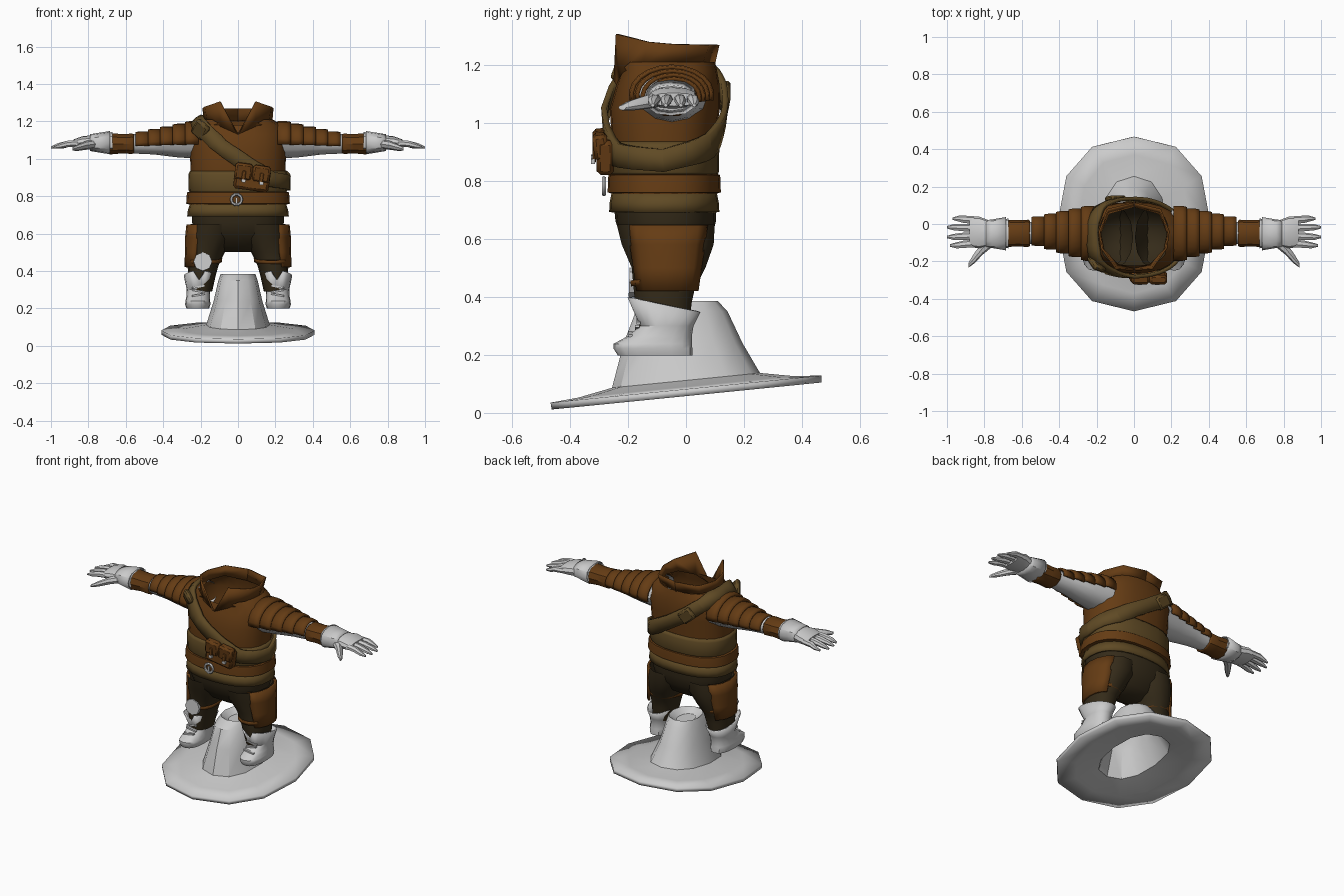
import bpy, bmesh
from math import sin, cos, pi, radians, copysign
from mathutils import Vector as V

if "Cube" in bpy.data.objects:
    bpy.data.objects.remove(bpy.data.objects["Cube"])

COL = {'brown': (.13, .045, .007, 1), 'olive': (.115, .068, .018, 1), 'dark': (.035, .024, .01, 1)}
MAT = {}
for k, c in COL.items():
    MAT[k] = bpy.data.materials.new(k)
    MAT[k].diffuse_color = c


def finish(ob, col=None, mirror=False, thick=0, bevel=0, angle=35):
    if col:
        ob.data.materials.append(MAT[col])
    bpy.ops.object.select_all(action='DESELECT')
    ob.select_set(True)
    bpy.context.view_layer.objects.active = ob
    bpy.ops.object.shade_smooth_by_angle(angle=radians(angle))
    if thick:
        m = ob.modifiers.new('thick', 'SOLIDIFY')
        m.thickness, m.offset = thick, -1
    if bevel:
        m = ob.modifiers.new('bevel', 'BEVEL')
        m.width, m.segments = bevel, 1
    if mirror:
        m = ob.modifiers.new('mirror', 'MIRROR')
        m.use_mirror_merge = False
    return ob


def mesh(name, verts, faces, **kw):
    me = bpy.data.meshes.new(name)
    me.from_pydata([tuple(v) for v in verts], [], faces)
    ob = bpy.data.objects.new(name, me)
    bpy.context.collection.objects.link(ob)
    return finish(ob, **kw)


def ring(h, ca, cb, ra, rb, n=16, p=2.3, tilt=0, arc=None, axis='z'):
    """Superellipse section; axis z gives (x, y) rings, axis x gives (y, z) rings."""
    a0, a1 = [radians(a) for a in arc] if arc else (0, 2 * pi)
    out = []
    for i in range(n):
        t = a0 + (a1 - a0) * i / (n - 1 if arc else n)
        a = ca + ra * copysign(abs(cos(t)) ** (2 / p), cos(t))
        b = cb + rb * copysign(abs(sin(t)) ** (2 / p), sin(t))
        out.append(V((a, b, h + tilt * b)) if axis == 'z' else V((h, a, b)))
    return out


def loft(name, rings, closed=True, caps='', **kw):
    n = len(rings[0])
    verts = [v for r in rings for v in r]
    faces = [(j * n + i, j * n + (i + 1) % n, (j + 1) * n + (i + 1) % n, (j + 1) * n + i)
             for j in range(len(rings) - 1) for i in range(n if closed else n - 1)]
    if 'b' in caps:
        faces.append(tuple(reversed(range(n))))
    if 't' in caps:
        faces.append(tuple(range(len(verts) - n, len(verts))))
    return mesh(name, verts, faces, **kw)


def box(name, loc, size, rot=(0, 0, 0), **kw):
    bpy.ops.mesh.primitive_cube_add(size=1, location=loc, rotation=[radians(a) for a in rot])
    ob = bpy.context.object
    ob.name = name
    ob.scale = size
    bpy.ops.object.transform_apply(location=True, rotation=True, scale=True)
    return finish(ob, **kw)


# Hat under the figure: wide tilted brim and dented crown
loft('hat', [ring(.06 + dz, 0, 0, rx, ry, 12, 2.3, .1) for dz, rx, ry in
             [(.022, .41, .467), (.03, .3, .37), (.052, .17, .255)]] +
     [ring(z, 0, cy, rx, ry, 12, 2.1) for z, cy, rx, ry in
      [(.24, -.01, .13, .205), (.35, -.015, .105, .158), (.385, 0, .092, .11), (.355, 0, .05, .07)]],
     caps='t', thick=.024)

# Jacket torso with V neck
body = [ring(z, 0, cy, rx, ry, 24, 2.4) for z, cy, rx, ry in
        [(.72, -.075, .245, .17), (.82, -.075, .25, .175), (.93, -.078, .253, .177), (1.05, -.073, .258, .19),
         (1.13, -.062, .255, .178), (1.18, -.058, .235, .165), (1.21, -.05, .185, .15)]]
for v in body[-1]:
    if v.y < -.13:
        v.z -= .075 * max(0, 1 - abs(v.x) / .14)
        v.y -= .03
jacket = loft('jacket', body, col='brown')

# Standing collar with peaked front lapels
low = [(0, -.24, 1.13), (.09, -.222, 1.17), (.165, -.15, 1.2), (.185, -.05, 1.21), (.14, .06, 1.21), (0, .1, 1.2)]
top = [(.012, -.25, 1.145), (.1, -.242, 1.305), (.178, -.13, 1.278), (.19, -.04, 1.27), (.145, .08, 1.267), (0, .115, 1.267)]
loft('collar', [low, top], closed=False, col='brown', thick=.01, mirror=True)

# Waist layers: sash, belt and jacket hem
for name, col, rows in [
        ('sash', 'olive', [(.815, .255, .182), (.83, .264, .188), (.915, .266, .19), (.935, .257, .18)]),
        ('belt', 'brown', [(.755, .26, .18), (.76, .277, .195), (.805, .274, .194), (.82, .272, .192), (.825, .25, .18)]),
        ('hem', 'olive', [(.692, .272, .19), (.725, .268, .188), (.765, .255, .18)])]:
    loft(name, [ring(z, 0, -.075, rx, ry, 24, 2.4) for z, rx, ry in rows], col=col, thick=.012)
bpy.ops.mesh.primitive_torus_add(location=(-.008, -.283, .782), rotation=(pi / 2, 0, 0), major_segments=10,
                                 minor_segments=6, major_radius=.028, minor_radius=.008)
bpy.context.object.name = 'buckle'
finish(bpy.context.object)
box('buckle_pin', (-.008, -.283, .77), (.01, .01, .045))

# Shoulder strap wrapped over the jacket
path = [V(p) for p in [(-.2, -.21, 1.17), (-.09, -.27, 1.065), (.05, -.28, .965), (.18, -.25, .89), (.265, -.08, .87),
                       (.19, .09, .92), (.05, .13, 1), (-.08, .13, 1.085), (-.18, .11, 1.16), (-.215, 0, 1.2), (-.215, -.11, 1.205)]]
fine = [path[i].lerp(path[(i + 1) % len(path)], k / 4) for i in range(len(path)) for k in range(4)]
rows = []
for i, p in enumerate(fine):
    t = (fine[(i + 2) % len(fine)] - fine[i - 2]).normalized()
    side = t.cross(p - V((0, -.065, 1))).normalized()
    rows.append([p + side * w for w in (-.043, 0, .043)])
strap = loft('shoulder_strap', [[r[k] for r in rows] for k in range(3)], col='olive')
m = strap.modifiers.new('wrap', 'SHRINKWRAP')
m.target, m.wrap_mode, m.offset = jacket, 'ABOVE_SURFACE', .02
m = strap.modifiers.new('thick', 'SOLIDIFY')
m.thickness, m.offset = .02, 0

# Pouches on the strap
box('pouch', (.075, -.278, .89), (.19, .06, .12), (0, 8, 0), col='brown', bevel=.014)
for i, x in enumerate((.03, .125)):
    z = .9 - (x - .075) * .14
    box(f'pouch_flap_{i}', (x, -.294, z + .025), (.095, .05, .09), (6, 8, 0), col='brown', bevel=.012)
    box(f'pouch_tab_{i}', (x, -.317, z), (.02, .012, .06), (0, 8, 0), col='brown', bevel=.003)
    box(f'pouch_clip_{i}', (x, -.32, z - .025), (.022, .014, .016), (0, 8, 0))
box('shoulder_pouch', (-.2, -.215, 1.155), (.085, .035, .1), (25, 40, -20), col='olive', bevel=.012)
box('back_pouch', (-.1, .135, 1.09), (.1, .03, .075), (-8, 40, 0), col='olive', bevel=.01)

# Arms: pale inner sleeve, overlapping plates above, bracer
loft('arm', [ring(x, cy, cz, ry, rz, 12, 2, axis='x') for x, cy, cz, ry, rz in
             [(.2, -.05, 1.095, .125, .095), (.32, -.047, 1.09, .1, .083), (.45, -.047, 1.083, .074, .06),
              (.56, -.048, 1.08, .057, .052), (.7, -.05, 1.08, .055, .045)]], mirror=True)
for i in range(5):
    x, k = .21 + .066 * i, 1 - .115 * i
    loft(f'sleeve_plate_{i}', [ring(x + dx, -.05 + .003 * i, 1.098 - .004 * i, .152 * k * s, .106 * (k + .02 * i) * s,
                                   13, 2, arc=(-12, 192), axis='x') for dx, s in [(0, .97), (.05, .97), (.074, .93)]],
         closed=False, col='brown', thick=.012, mirror=True)
loft('bracer', [ring(x, -.05, 1.08, ry, rz, 10, 2.2, axis='x') for x, ry, rz in
                [(.555, .067, .052), (.565, .073, .057), (.62, .07, .054), (.685, .073, .06), (.695, .066, .054)]],
     col='brown', thick=.012, mirror=True)

# Gloves: flared cuff, palm, fingers and thumb
loft('glove_palm', [ring(x, cy, cz, ry, rz, 12, 2.4, axis='x') for x, cy, cz, ry, rz in
                    [(.672, -.05, 1.088, .08, .056), (.73, -.05, 1.085, .066, .045), (.77, -.05, 1.086, .068, .04),
                     (.83, -.045, 1.087, .085, .034), (.88, -.042, 1.08, .08, .023)]], caps='t', mirror=True)
loft('glove_cuff', [ring(x, -.052, 1.086, r, q, 12, 2.4, axis='x') for x, r, q in
                    [(.685, .089, .062), (.76, .076, .05), (.79, .073, .045)]], thick=.01, mirror=True)
for i, (y, y1, ln) in enumerate([(.02, .028, .97), (-.022, -.018, 1), (-.064, -.07, 1), (-.104, -.115, .985)]):
    loft(f'finger_{i}', [ring(x, yy, z, r, r * .85, 7, 2, axis='x') for x, yy, z, r in
                         [(.85, y, 1.083, .021), (.91, (y + y1) / 2, 1.079, .021), (ln - .035, y1, 1.069, .017),
                          (ln, y1, 1.06, .007)]], caps='t', mirror=True)
loft('thumb', [ring(x, y, z, a, b, 8, 2, axis='x') for x, y, z, a, b in
               [(.755, -.085, 1.08, .035, .025), (.81, -.13, 1.072, .035, .024), (.855, -.185, 1.06, .027, .018),
                (.885, -.22, 1.052, .013, .009)]], caps='t', mirror=True)

# Trousers: hips and two legs
loft('trouser_hips', [ring(z, 0, cy, rx, ry, 20, 2.4) for z, cy, rx, ry in
                      [(.5, -.06, .09, .05), (.53, -.06, .16, .1), (.6, -.067, .228, .155), (.66, -.07, .246, .173),
                       (.74, -.073, .245, .178)]], caps='b', col='dark')
LEG = [(.29, .2, -.075, .062, .085), (.38, .192, -.078, .074, .1), (.43, .187, -.075, .083, .108),
       (.5, .168, -.06, .098, .13), (.58, .142, -.063, .12, .162), (.65, .13, -.07, .125, .173)]
loft('trouser_leg', [ring(z, cx, cy, rx, ry, 14, 2.2) for z, cx, cy, rx, ry in LEG], col='dark', mirror=True)
patch = [(.42, .188, .086), (.5, .172, .1), (.58, .15, .121), (.648, .142, .122)]
loft('thigh_patch', [ring(z, cx, -.064, rx + .012, .12 + .16 * (z - .42), 7, 2.2, arc=(-62, 62))
                     for z, cx, rx in patch], closed=False, col='brown', thick=.014, mirror=True)
loft('leg_strap', [ring(z, .182, -.071, r, r + .026, 14, 2.2, tilt=.1) for z, r in [(.455, .095), (.475, .098)]],
     col='brown', thick=.01, mirror=True)

# Knee patch on one leg only
bpy.ops.mesh.primitive_cylinder_add(vertices=8, radius=.05, depth=.02, location=(-.188, -.186, .45),
                                    rotation=(radians(88), 0, 0))
bpy.context.object.name = 'knee_patch'
finish(bpy.context.object)

# Boots: flat sole, pointed toe, flared shaft with front notch
boot = [ring(z, cx, (y0 + y1) / 2, rx, (y1 - y0) / 2, 16, p) for z, cx, y0, y1, rx, p in
        [(.198, .215, -.235, .022, .06, 2.5), (.222, .215, -.25, .022, .068, 2.4), (.238, .215, -.25, .02, .066, 2.4),
         (.265, .213, -.2, .02, .063, 2.2), (.3, .211, -.158, .026, .063, 2.2)]]
shaft_top = ring(.357, .208, -.08, .082, .13, 16, 2.2, -.2)
shaft_top[12].z -= .05
shaft_top[12].y += .03
boot.append(shaft_top)
loft('boot', boot, caps='b', thick=.008, mirror=True)
for i, (y, z) in enumerate([(-.192, .272), (-.168, .293), (-.163, .315)]):
    box(f'boot_lace_{i}', (.212, y, z), (.07, .014, .009), (0, 10 * (-1) ** i, 0), mirror=True)

for m in bpy.data.materials:
    if m.users and not m.is_grease_pencil:
        m.use_nodes = True
        m.node_tree.nodes["Principled BSDF"].inputs["Base Color"].default_value = m.diffuse_color
